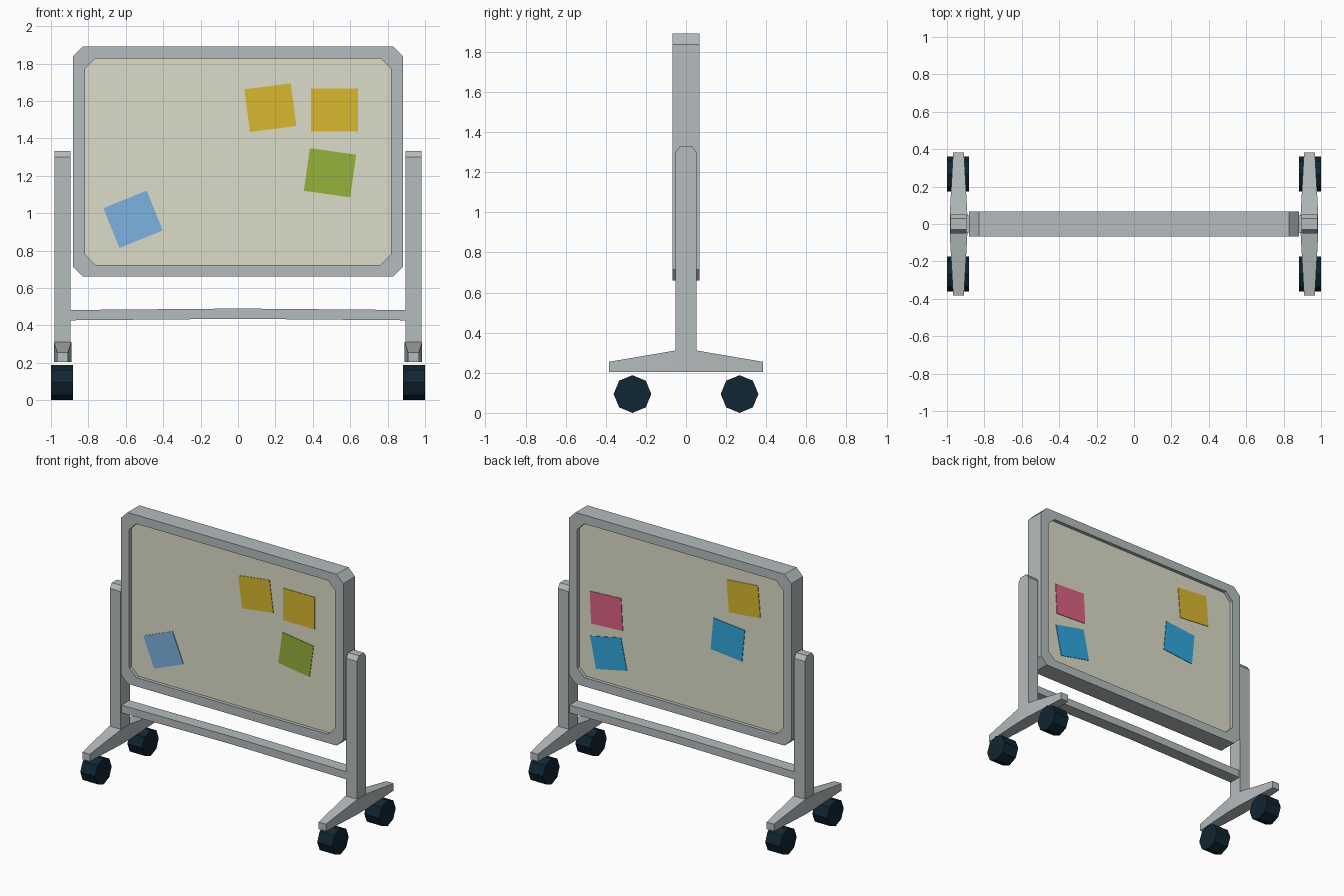
import bpy, bmesh, math
from mathutils import Matrix, Vector

if "Cube" in bpy.data.objects:
    bpy.data.objects.remove(bpy.data.objects["Cube"])


def material(name, rgb):
    m = bpy.data.materials.new(name)
    m.diffuse_color = (*rgb, 1)
    m.use_nodes = True
    m.node_tree.nodes["Principled BSDF"].inputs["Base Color"].default_value = m.diffuse_color
    return m


GREY = material("grey_metal", (0.46, 0.50, 0.51))
CREAM = material("cream_board", (0.72, 0.72, 0.58))
BLACK = material("dark_rubber", (0.005, 0.019, 0.032))
YELLOW = material("yellow_paper", (0.70, 0.48, 0.03))
GREEN = material("green_paper", (0.30, 0.44, 0.045))
PALE_BLUE = material("pale_blue_paper", (0.205, 0.445, 0.75))
BLUE = material("blue_paper", (0.03, 0.39, 0.73))
PINK = material("pink_paper", (0.72, 0.12, 0.22))


def loft(name, rings, mat, closed=False):
    """Skin equal-sized rings of points; cap the ends, or join last to first."""
    bm = bmesh.new()
    vs = [[bm.verts.new(p) for p in r] for r in rings]
    n = len(rings[0])
    pairs = list(zip(vs, vs[1:]))
    if closed:
        pairs.append((vs[-1], vs[0]))
    else:
        bm.faces.new(vs[0])
        bm.faces.new(vs[-1])
    for a, b in pairs:
        for i in range(n):
            j = (i + 1) % n
            bm.faces.new((a[i], a[j], b[j], b[i]))
    bmesh.ops.recalc_face_normals(bm, faces=bm.faces)
    me = bpy.data.meshes.new(name)
    bm.to_mesh(me)
    bm.free()
    ob = bpy.data.objects.new(name, me)
    me.materials.append(mat)
    bpy.context.collection.objects.link(ob)
    return ob


MID_Z = 1.276


def octagon(w, h, c, y):
    """Chamfered rectangle of half sizes w, h at depth y."""
    pts = [(w, h - c), (w - c, h), (c - w, h), (-w, h - c),
           (-w, c - h), (c - w, -h), (w - c, -h), (w, c - h)]
    return [(x, y, MID_Z + z) for x, z in pts]


# Frame and recessed writing panel
D, P = 0.067, 0.042
outer, inner = (0.883, 0.615, 0.053), (0.817, 0.552, 0.056)
loft("board_frame", [octagon(*outer, -D), octagon(*outer, D),
                     octagon(*inner, D), octagon(*inner, -D)], GREY, closed=True)
loft("board_panel", [octagon(*inner, -P), octagon(*inner, P)], CREAM)


# Sticky notes: u runs to the viewer's right on each side
def note(name, side, u, z, deg, mat):
    rot = Matrix.Rotation(math.radians(deg), 2)
    corners = [rot @ Vector((a * 0.125, b * 0.115))
               for a, b in ((-1, -1), (1, -1), (1, 1), (-1, 1))]
    loft(name, [[(-side * (u + c.x), side * (P + d), z + c.y) for c in corners]
                for d in (-0.001, 0.004)], mat)


for i, (side, u, z, deg, mat) in enumerate([
        (-1, 0.173, 1.564, 7.5, YELLOW), (-1, 0.516, 1.551, 0, YELLOW),
        (-1, 0.492, 1.216, -8, GREEN), (-1, -0.561, 0.967, 22, PALE_BLUE),
        (1, -0.602, 1.236, 3, PINK), (1, 0.488, 1.614, 5, YELLOW),
        (1, -0.584, 0.937, 12, BLUE), (1, 0.363, 1.288, -5.5, BLUE)]):
    note(f"sticky_note_{i + 1}", side, u, z, deg, mat)

# Cross bar, bowed slightly upward in the middle
loft("cross_bar", [[(x, -0.045, lo), (x, 0.045, lo), (x, 0.045, lo + 0.055), (x, -0.045, lo + 0.055)]
                   for x, lo in ((-0.91, 0.427), (0, 0.435), (0.91, 0.427))], GREY)

for s, side in ((-1, "left"), (1, "right")):
    cx = s * 0.938
    # Upright post with chamfered top
    prof = [(-0.052, 0.21), (0.052, 0.21), (0.052, 1.30), (0.029, 1.332),
            (-0.029, 1.332), (-0.052, 1.30)]
    loft(f"{side}_post", [[(cx + d, y, z) for y, z in prof] for d in (-0.043, 0.043)], GREY)
    # Foot, tapering toward both ends
    loft(f"{side}_foot", [[(cx - w, y, 0.203), (cx + w, y, 0.203), (cx + w, y, t), (cx - w, y, t)]
                          for y, w, t in ((-0.383, 0.029, 0.255), (-0.053, 0.047, 0.311),
                                          (0.053, 0.047, 0.311), (0.383, 0.029, 0.255))], GREY)
    # Eight-sided wheels
    for k, end in ((-1, "front"), (1, "back")):
        ring = [(k * 0.267 + 0.094 * math.cos(a * math.pi / 4),
                 0.094 + 0.094 * math.sin(a * math.pi / 4)) for a in range(8)]
        loft(f"{side}_{end}_wheel", [[(s * x, y, z) for y, z in ring] for x in (0.882, 1.0)], BLACK)
